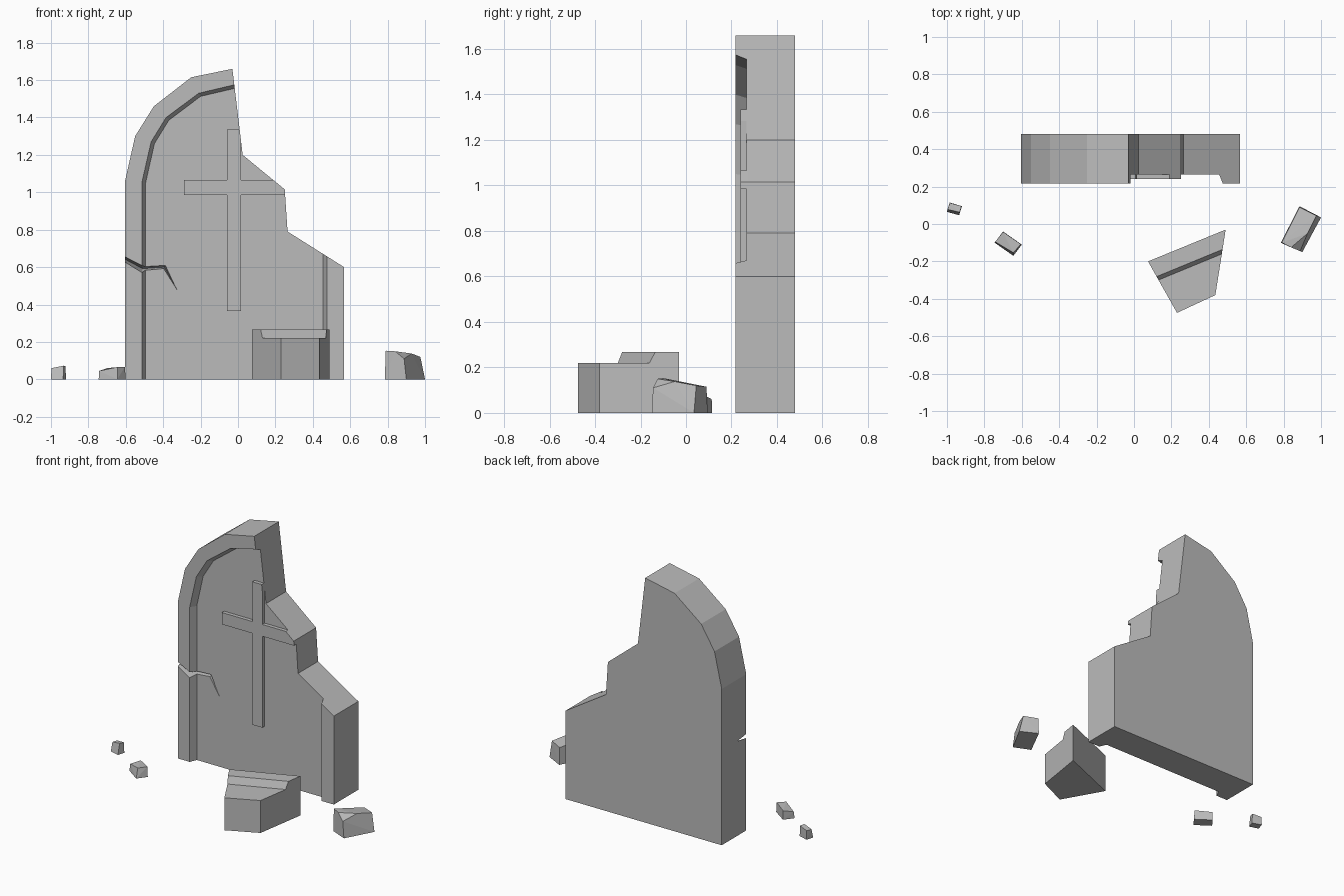
import bpy
import bmesh

cube = bpy.data.objects.get("Cube")
if cube:
    bpy.data.objects.remove(cube, do_unlink=True)

stone = bpy.data.materials.new("grey_stone")
stone.use_nodes = True
GREY = (0.5, 0.5, 0.5, 1)
stone.diffuse_color = GREY
stone.node_tree.nodes["Principled BSDF"].inputs["Base Color"].default_value = GREY


def finish(name, bm):
    bmesh.ops.recalc_face_normals(bm, faces=bm.faces)
    mesh = bpy.data.meshes.new(name)
    bm.to_mesh(mesh)
    bm.free()
    mesh.materials.append(stone)
    obj = bpy.data.objects.new(name, mesh)
    bpy.context.collection.objects.link(obj)
    return obj


def loft(name, rings):
    """Skin a closed solid through rings of equal point count."""
    bm = bmesh.new()
    loops = [[bm.verts.new(p) for p in ring] for ring in rings]
    n = len(loops[0])
    bm.faces.new(loops[0])
    bm.faces.new(loops[-1])
    for a, b in zip(loops, loops[1:]):
        for i in range(n):
            j = (i + 1) % n
            bm.faces.new((a[i], a[j], b[j], b[i]))
    return finish(name, bm)


def upright(points, y):
    return [(x, y, z) for x, z in points]


def level(points, z):
    return [(x, y, z) for x, y in points]


def hull(name, base, top):
    bm = bmesh.new()
    for p in level(base, 0) + top:
        bm.verts.new(p)
    bmesh.ops.convex_hull(bm, input=bm.verts)
    bmesh.ops.dissolve_limit(bm, angle_limit=0.02, verts=bm.verts, edges=bm.edges)
    return finish(name, bm)


def cut(obj, cutter):
    mod = obj.modifiers.new("cut", "BOOLEAN")
    mod.operation = "DIFFERENCE"
    mod.solver = "EXACT"
    mod.object = cutter
    bpy.context.view_layer.objects.active = obj
    bpy.ops.object.modifier_apply(modifier=mod.name)
    bpy.data.objects.remove(cutter, do_unlink=True)


# Broken arched slab
FRONT, PANEL, BACK = 0.217, 0.265, 0.48
outline = [(-0.604, 0), (-0.604, 1.06), (-0.55, 1.3), (-0.45, 1.46), (-0.25, 1.615),
           (-0.03, 1.66), (0.025, 1.2), (0.25, 1.015), (0.265, 0.79), (0.567, 0.6), (0.567, 0)]
slab = loft("arched_slab", [upright(outline, FRONT), upright(outline, BACK)])

# Sunken panel with a sloped border, open at the foot
lip = [(-0.515, -0.1), (-0.515, 1.05), (-0.465, 1.27), (-0.385, 1.4), (-0.21, 1.53),
       (-0.02, 1.575), (0.3, 1.575), (0.475, 1.05), (0.475, -0.1)]
floor = [(-0.495, -0.1), (-0.495, 1.045), (-0.447, 1.26), (-0.37, 1.385), (-0.2, 1.513),
         (-0.02, 1.555), (0.28, 1.555), (0.455, 1.045), (0.455, -0.1)]
cut(slab, loft("panel_cutter", [upright(lip, FRONT - 0.001), upright(floor, PANEL)]))

# V-shaped crack across the left border: top edge, bottom edge, spine
crack = [
    [(-0.62, 0.21, 0.664), (-0.62, 0.21, 0.635), (-0.62, 0.315, 0.65)],
    [(-0.515, 0.21, 0.61), (-0.515, 0.21, 0.57), (-0.51, 0.315, 0.592)],
    [(-0.38, 0.21, 0.622), (-0.405, 0.21, 0.58), (-0.393, 0.3, 0.6)],
    [(-0.323, 0.255, 0.475), (-0.325, 0.255, 0.475), (-0.324, 0.268, 0.477)],
]
cut(slab, loft("crack_cutter", crack))

# Raised cross, trimmed along the broken edge
cross = [(-0.06, 0.365), (0.015, 0.365), (0.015, 0.985), (0.252, 0.985), (0.25, 1.015),
         (0.19, 1.065), (0.015, 1.065), (0.015, 1.284), (0.009, 1.335), (-0.06, 1.335),
         (-0.06, 1.065), (-0.29, 1.065), (-0.29, 0.985), (-0.06, 0.985)]
loft("raised_cross", [upright(cross, 0.24), upright(cross, PANEL + 0.005)])

# Large fallen piece with a raised border along its rear edge
plan = [(0.075, -0.2), (0.49, -0.03), (0.435, -0.38), (0.23, -0.475)]
fallen = loft("fallen_block", [level(plan, 0), level(plan, 0.267)])
step = [(-0.04, -0.37), (0.64, -0.09), (0.64, -0.7), (-0.04, -0.7)]
step_top = [(x - 0.008, y + 0.02) for x, y in step]
cut(fallen, loft("step_cutter", [level(step, 0.22), level(step_top, 0.268)]))

# Loose rubble
hull("right_rubble",
     [(0.785, -0.1), (0.885, 0.095), (1.0, 0.035), (0.9, -0.15)],
     [(0.79, -0.1, 0.153), (0.885, 0.09, 0.115), (0.975, 0.045, 0.12),
      (0.928, -0.05, 0.138), (0.84, -0.125, 0.15), (0.888, -0.145, 0.11)])
hull("left_rubble",
     [(-0.745, -0.1), (-0.7, -0.04), (-0.6, -0.11), (-0.645, -0.17)],
     [(-0.742, -0.095, 0.045), (-0.7, -0.042, 0.06), (-0.605, -0.108, 0.067),
      (-0.645, -0.153, 0.065)])
hull("far_left_rubble",
     [(-1.0, 0.065), (-0.985, 0.115), (-0.92, 0.095), (-0.935, 0.047)],
     [(-0.997, 0.078, 0.06), (-0.985, 0.113, 0.06), (-0.922, 0.095, 0.07),
      (-0.932, 0.063, 0.073)])
